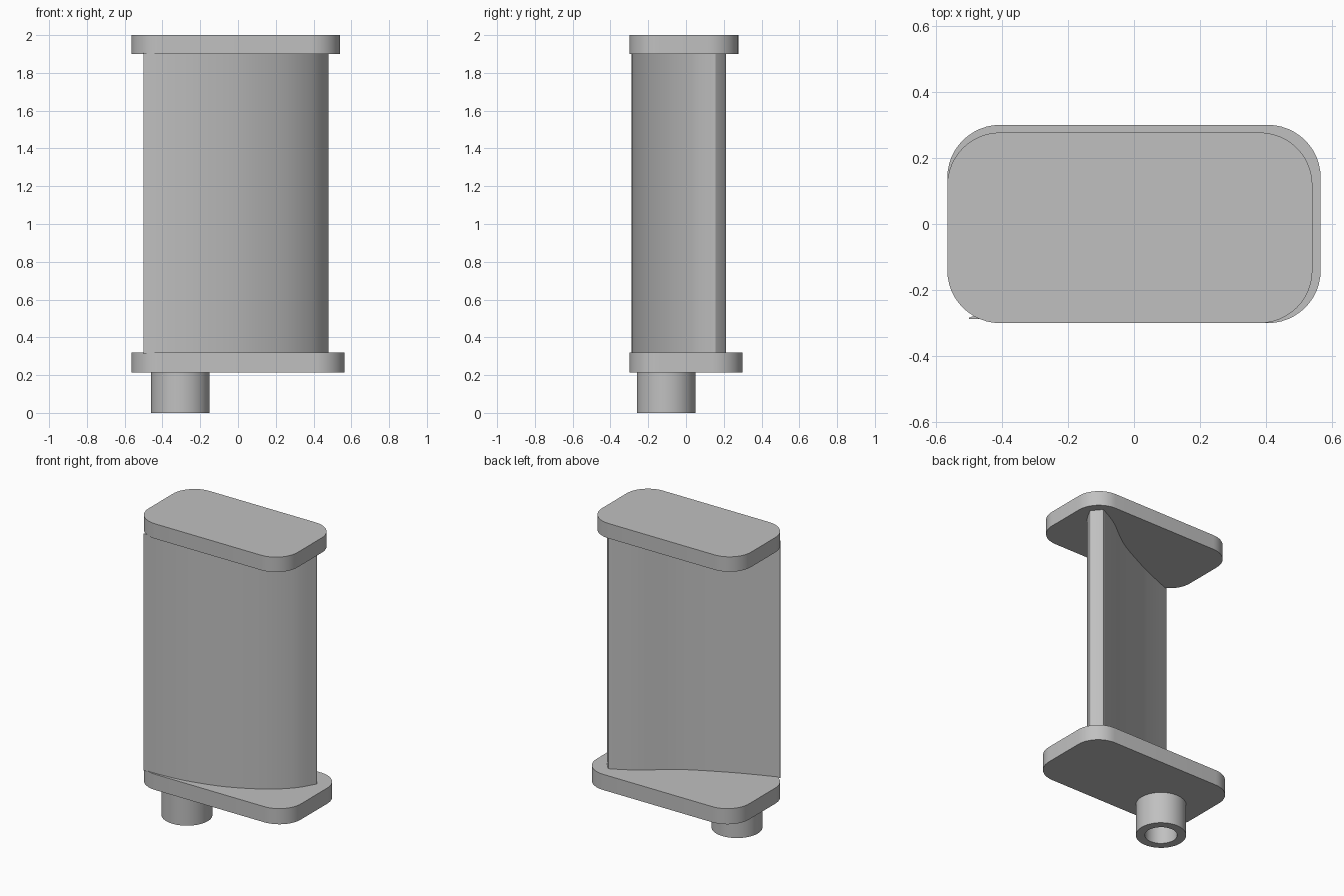
import bpy
import bmesh
from math import cos, sin, pi, radians
from mathutils import Vector
from mathutils.geometry import interpolate_bezier

cube = bpy.data.objects.get("Cube")
if cube:
    bpy.data.objects.remove(cube, do_unlink=True)

grey = bpy.data.materials.new("plain_grey")
grey.use_nodes = True
colour = (0.53, 0.53, 0.53, 1)
grey.diffuse_color = colour
grey.node_tree.nodes["Principled BSDF"].inputs["Base Color"].default_value = colour


def finish(name, bm):
    """Turn a bmesh into a grey object with smooth sides and sharp edges."""
    bmesh.ops.remove_doubles(bm, verts=bm.verts, dist=0.0001)
    bmesh.ops.recalc_face_normals(bm, faces=bm.faces)
    mesh = bpy.data.meshes.new(name)
    bm.to_mesh(mesh)
    bm.free()
    mesh.materials.append(grey)
    obj = bpy.data.objects.new(name, mesh)
    bpy.context.collection.objects.link(obj)
    bpy.ops.object.select_all(action='DESELECT')
    obj.select_set(True)
    bpy.context.view_layer.objects.active = obj
    bpy.ops.object.shade_smooth_by_angle(angle=radians(30))
    return obj


def prism(name, outline, bottom, top):
    """Extrude a closed outline straight up."""
    bm = bmesh.new()
    base = bm.faces.new([bm.verts.new((x, y, bottom)) for x, y in outline])
    raised = bmesh.ops.extrude_face_region(bm, geom=[base], use_keep_orig=True)
    verts = [v for v in raised["geom"] if isinstance(v, bmesh.types.BMVert)]
    bmesh.ops.translate(bm, verts=verts, vec=(0, 0, top - bottom))
    return finish(name, bm)


def rounded_rectangle(x0, x1, y0, y1, r, steps=12):
    corners = [(x1 - r, y1 - r), (x0 + r, y1 - r), (x0 + r, y0 + r), (x1 - r, y0 + r)]
    return [(cx + r * cos((q + i / steps) * pi / 2), cy + r * sin((q + i / steps) * pi / 2))
            for q, (cx, cy) in enumerate(corners) for i in range(steps + 1)]


def smooth_path(points, steps=8):
    """Pass a smooth curve through a few points."""
    pts = [Vector(p) for p in points]
    slopes = [(pts[min(i + 1, len(pts) - 1)] - pts[max(i - 1, 0)]) / 6 for i in range(len(pts))]
    path = []
    for i in range(len(pts) - 1):
        part = interpolate_bezier(pts[i], pts[i] + slopes[i],
                                  pts[i + 1] - slopes[i + 1], pts[i + 1], steps + 1)
        path += [(p.x, p.y) for p in part[:-1]]
    return path + [tuple(pts[-1])]


# End plates
prism("lower_plate", rounded_rectangle(-0.565, 0.565, -0.3, 0.3, 0.16), 0.215, 0.32)
prism("upper_plate", rounded_rectangle(-0.565, 0.54, -0.3, 0.277, 0.16), 1.9, 2.0)

# Blade: bulging front, S-curved back, thin left tip and blunt thick end
front = smooth_path([(-0.5, -0.287), (-0.35, -0.285), (-0.17, -0.262), (0.05, -0.2),
                     (0.26, -0.093), (0.4, 0.025), (0.475, 0.14)])
blunt_end = [(0.479, 0.148), (0.478, 0.156), (0.434, 0.209), (0.425, 0.213)]
back = smooth_path([(0.415, 0.211), (0.27, 0.13), (0.06, -0.026),
                    (-0.17, -0.146), (-0.33, -0.217), (-0.5, -0.284)])
prism("blade", front + blunt_end + back, 0.315, 1.905)

# Hollow stub pipe under the lower plate
bm = bmesh.new()
wall = [(0, 0.21), (0.1, 0.21), (0.1, 0), (0.155, 0), (0.155, 0.22)]
verts = [bm.verts.new((r, 0, z)) for r, z in wall]
edges = [bm.edges.new(pair) for pair in zip(verts, verts[1:])]
bmesh.ops.spin(bm, geom=verts + edges, cent=(0, 0, 0), axis=(0, 0, 1),
               angle=2 * pi, steps=48, use_merge=True)
bmesh.ops.translate(bm, verts=bm.verts, vec=(-0.305, -0.105, 0))
finish("stub_pipe", bm)
